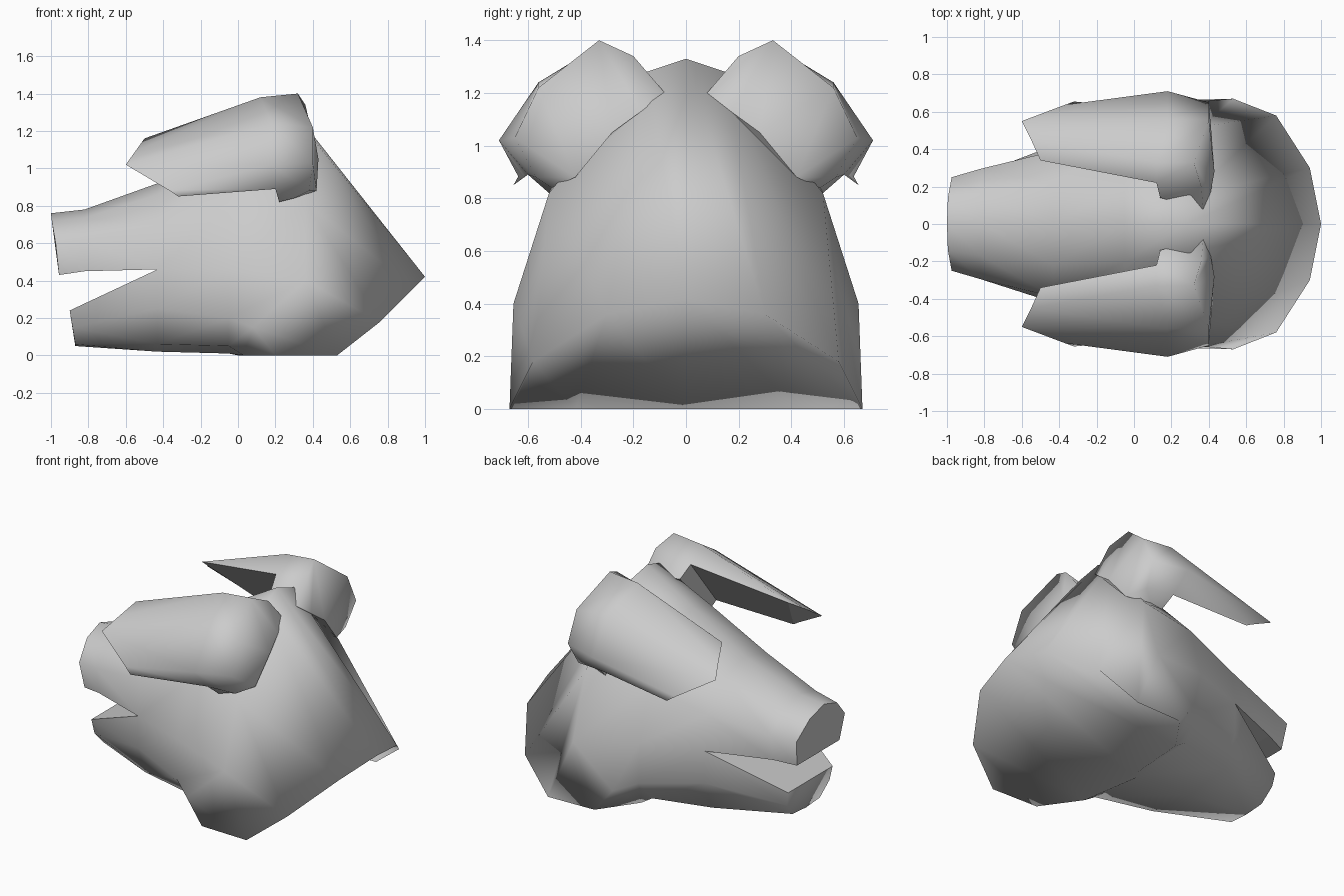
import bpy, bmesh

cube = bpy.data.objects.get("Cube")
if cube:
    bpy.data.objects.remove(cube, do_unlink=True)

grey = bpy.data.materials.new("plain_grey")
grey.use_nodes = True
grey.diffuse_color = (0.6, 0.6, 0.6, 1)
grey.node_tree.nodes["Principled BSDF"].inputs["Base Color"].default_value = (0.6, 0.6, 0.6, 1)


def finish(bm, name):
    bmesh.ops.recalc_face_normals(bm, faces=bm.faces)
    for f in bm.faces:
        f.smooth = True
    mesh = bpy.data.meshes.new(name)
    bm.to_mesh(mesh)
    bm.free()
    mesh.materials.append(grey)
    obj = bpy.data.objects.new(name, mesh)
    bpy.context.collection.objects.link(obj)


class Symmetric:
    """Adds every face together with its mirror image across y = 0."""
    def __init__(self):
        self.bm = bmesh.new()
        self.verts = {}

    def vert(self, p):
        if p not in self.verts:
            self.verts[p] = self.bm.verts.new(p)
        return self.verts[p]

    def face(self, pts, sharp=False):
        for side in (1, -1):
            vs = [self.vert((x, y * side if y else 0, z)) for x, y, z in pts]
            f = self.bm.faces.new(vs if side == 1 else vs[::-1])
            if sharp:
                for e in f.edges:
                    if any(abs(v.co.y) > 0.01 for v in e.verts):
                        e.smooth = False

    def loft(self, a, b):
        for i in range(len(a) - 1):
            self.face([a[i], a[i + 1], b[i + 1], b[i]])


# Head half-sections, from the top middle down to the bottom middle
def ring(x, section):
    return [(x, y, z) for y, z in section]


cheek = ring(-.43, [(0, .92), (.22, .86), (.39, .69), (.42, .46), (.42, .25), (.34, .06), (0, .02)])
brow = ring(-.05, [(0, 1.14), (.2, 1.07), (.46, .8), (.555, .46), (.56, .2), (.42, .05), (0, .01)])
crown = [(.28, 0, 1.33), (.3, .15, 1.28), (.36, .52, .82), (.36, .655, .4),
         (.08, .645, .15), (.03, .42, 0), (0, 0, 0)]
neck = [(1, 0, .42), (.94, .3, .36), (.76, .58, .18), (.53, .67, 0), (.2, .66, 0)]
head = Symmetric()
head.loft(cheek, brow)
head.loft(brow, crown)
head.loft(crown[:5], neck)
head.face([crown[4], crown[5], neck[4]])

# Neck underside, running from the nape rim to the throat
head.loft(neck[:3], [crown[6], crown[5], neck[4]])
head.face(neck[2:])

# Upper snout with its roof and nose end
snout = ring(-.82, [(0, .78), (.17, .735), (.295, .62), (.27, .45)])
nose = [(-1, 0, .76), (-.995, .14, .715), (-.975, .25, .6), (-.957, .22, .43)]
head.loft(cheek[:4], snout)
head.loft(snout, nose)
corner, roof, nose_low = (-.43, 0, .46), (-.82, 0, .45), (-.957, 0, .43)
head.face([corner, cheek[3], snout[3], roof], True)
head.face([roof, snout[3], nose[3], nose_low], True)
head.face(nose + [nose_low], True)

# Lower jaw with its floor and chin end
chin = [(-.9, .23, .24), (-.885, .22, .15), (-.87, .14, .06), (-.87, 0, .05)]
chin_top = (-.9, 0, .24)
head.loft(cheek[3:], chin)
head.face([corner, cheek[3], chin[0], chin_top], True)
head.face(chin + [chin_top])
finish(head.bm, "head")

# Folded ears: rows run from the upper edge to the lower edge
tip = [(-.5, .34, 1.16), (-.55, .45, 1.09), (-.6, .55, 1.02), (-.37, .637, .883), (-.32, .655, .85)]
fold = [(.12, .22, 1.29), (.12, .33, 1.38), (.18, .56, 1.24), (.18, .71, 1.02), (.2, .6, .89)]
back = [(.36, .2, 1.34), (.32, .33, 1.4), (.4, .56, 1.22), (.4, .65, 1.03), (.38, .57, .88)]
rear = [(.37, .08, 1.2), (.41, .17, 1.13), (.43, .28, 1.05), (.42, .42, .88), (.3, .51, .84)]
root = [(.14, .14, 1.22), (.22, .52, .82)]


def ear(side, name):
    bm = bmesh.new()

    def row(points):
        return [bm.verts.new((x, y * side, z)) for x, y, z in points]

    t, f, b, r, base = map(row, (tip, fold, back, rear, root))
    for a, c in ((t, f), (f, b), (b, r)):
        for i in range(4):
            bm.faces.new((a[i], a[i + 1], c[i + 1], c[i]))
    # Sides of the root where the ear meets the head
    bm.faces.new((base[0], f[0], b[0], r[0]))
    bm.faces.new((f[4], base[1], r[4], b[4]))
    # Flat underside, tip end, root front and root base
    for vs in ((t[0], f[0], f[4], t[4]), t, (f[0], base[0], base[1], f[4]),
               (base[0], *r, base[1])):
        for e in bm.faces.new(vs).edges:
            e.smooth = False
    finish(bm, name)


ear(1, "ear_back_side")
ear(-1, "ear_front_side")
